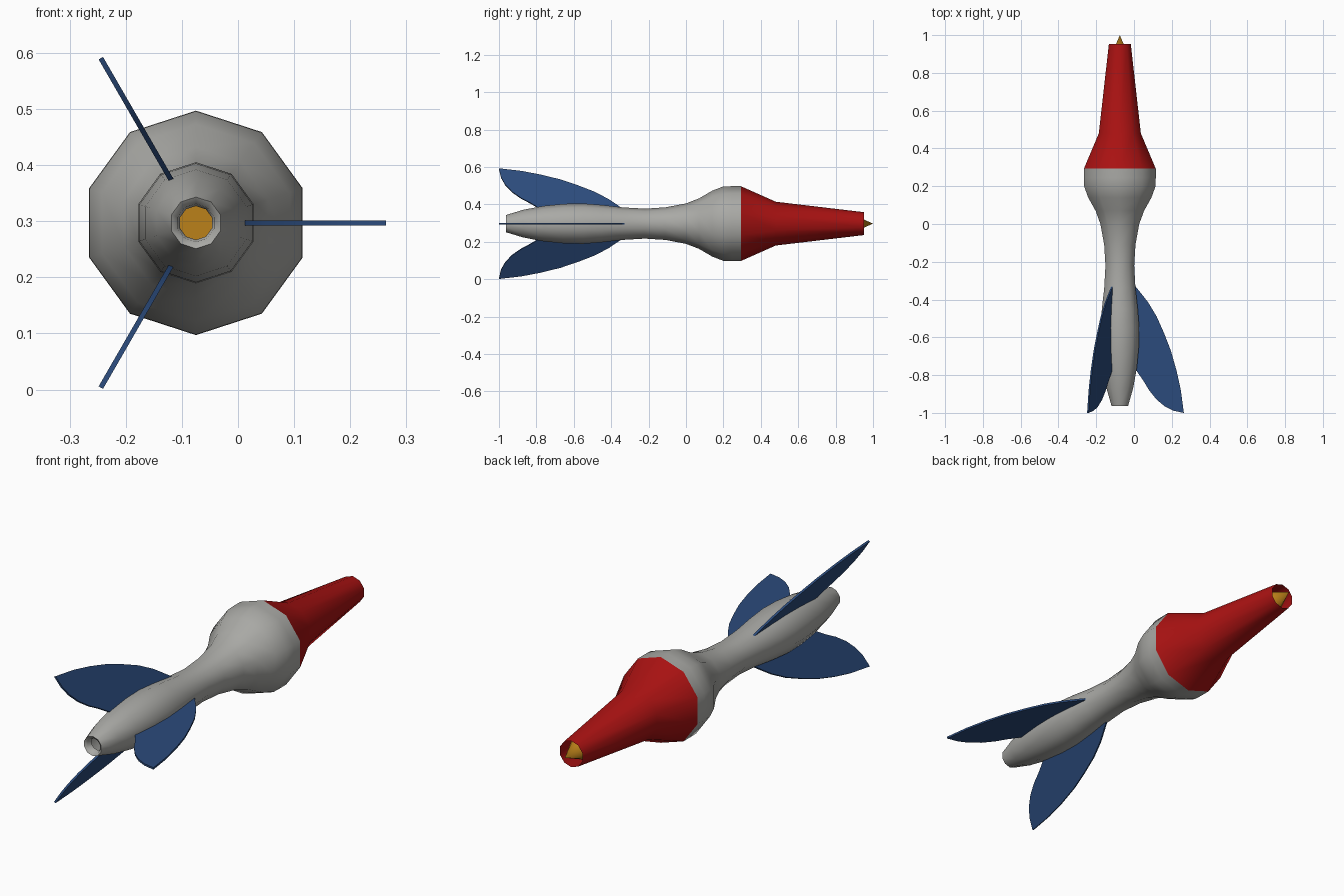
import bpy, bmesh, math

if "Cube" in bpy.data.objects:
    bpy.data.objects.remove(bpy.data.objects["Cube"])

CX, CZ = -0.075, 0.297   # long axis of the rocket
SIDES = 10


def material(name, rgb):
    m = bpy.data.materials.new(name)
    m.diffuse_color = (*rgb, 1)
    m.use_nodes = True
    m.node_tree.nodes["Principled BSDF"].inputs["Base Color"].default_value = m.diffuse_color
    return m


grey = material("light_grey", (0.40, 0.40, 0.38))
red = material("red", (0.40, 0.006, 0.006))
blue = material("blue", (0.024, 0.07, 0.20))
gold = material("gold", (0.50, 0.22, 0.01))


def finish(bm, name, mat, angle):
    bmesh.ops.remove_doubles(bm, verts=bm.verts, dist=1e-5)
    me = bpy.data.meshes.new(name)
    bm.to_mesh(me)
    bm.free()
    me.materials.append(mat)
    ob = bpy.data.objects.new(name, me)
    bpy.context.collection.objects.link(ob)
    bpy.ops.object.select_all(action='DESELECT')
    ob.select_set(True)
    bpy.context.view_layer.objects.active = ob
    bpy.ops.object.shade_smooth_by_angle(angle=math.radians(angle))
    return ob


def lathe(name, profile, mat, angle=60):
    """Spin (y, radius) points about the long axis; a corner points up."""
    bm = bmesh.new()
    rings = []
    for y, r in profile:
        rings.append([bm.verts.new((CX + r * math.sin(2 * math.pi * i / SIDES), y,
                                    CZ + r * math.cos(2 * math.pi * i / SIDES)))
                      for i in range(SIDES)])
    for a, b in zip(rings, rings[1:]):
        for i in range(SIDES):
            j = (i + 1) % SIDES
            bm.faces.new((a[i], b[i], b[j], a[j]))
    return finish(bm, name, mat, angle)


# Hull with rolled-in exhaust lip
lathe("hull", [(-0.93, 0.03), (-0.955, 0.034), (-0.963, 0.046), (-0.87, 0.074),
               (-0.76, 0.095), (-0.65, 0.106), (-0.55, 0.108), (-0.45, 0.100),
               (-0.34, 0.087), (-0.22, 0.080), (-0.11, 0.087), (0.0, 0.108),
               (0.07, 0.135), (0.14, 0.176), (0.20, 0.199), (0.245, 0.2),
               (0.293, 0.2)], grey, 80)

# Open nose tube
lathe("nose", [(0.293, 0.2), (0.48, 0.117), (0.953, 0.061)], red)

# Pointed tip seated inside the nose tube
lathe("nose_tip", [(0.86, 0.0), (0.86, 0.062), (1.0, 0.0)], gold)

# Three swept fins, outline as (radius, y)
outline = [(0.083, -0.33), (0.115, -0.37), (0.15, -0.415), (0.195, -0.49),
           (0.235, -0.58), (0.27, -0.67), (0.30, -0.775), (0.323, -0.88),
           (0.339, -1.0), (0.285, -0.989), (0.24, -0.967), (0.195, -0.93),
           (0.155, -0.88), (0.125, -0.83), (0.083, -0.77)]
HALF = 0.0045
for k in range(3):
    a = math.radians(120 * k)
    bm = bmesh.new()
    sides = [[bm.verts.new((CX + r * math.cos(a) - t * math.sin(a), y,
                            CZ + r * math.sin(a) + t * math.cos(a)))
              for r, y in outline] for t in (-HALF, HALF)]
    bm.faces.new(sides[0])
    bm.faces.new(sides[1][::-1])
    n = len(outline)
    for i in range(n):
        j = (i + 1) % n
        bm.faces.new((sides[0][i], sides[1][i], sides[1][j], sides[0][j]))
    bmesh.ops.recalc_face_normals(bm, faces=bm.faces)
    finish(bm, f"fin_{k + 1}", blue, 40)
